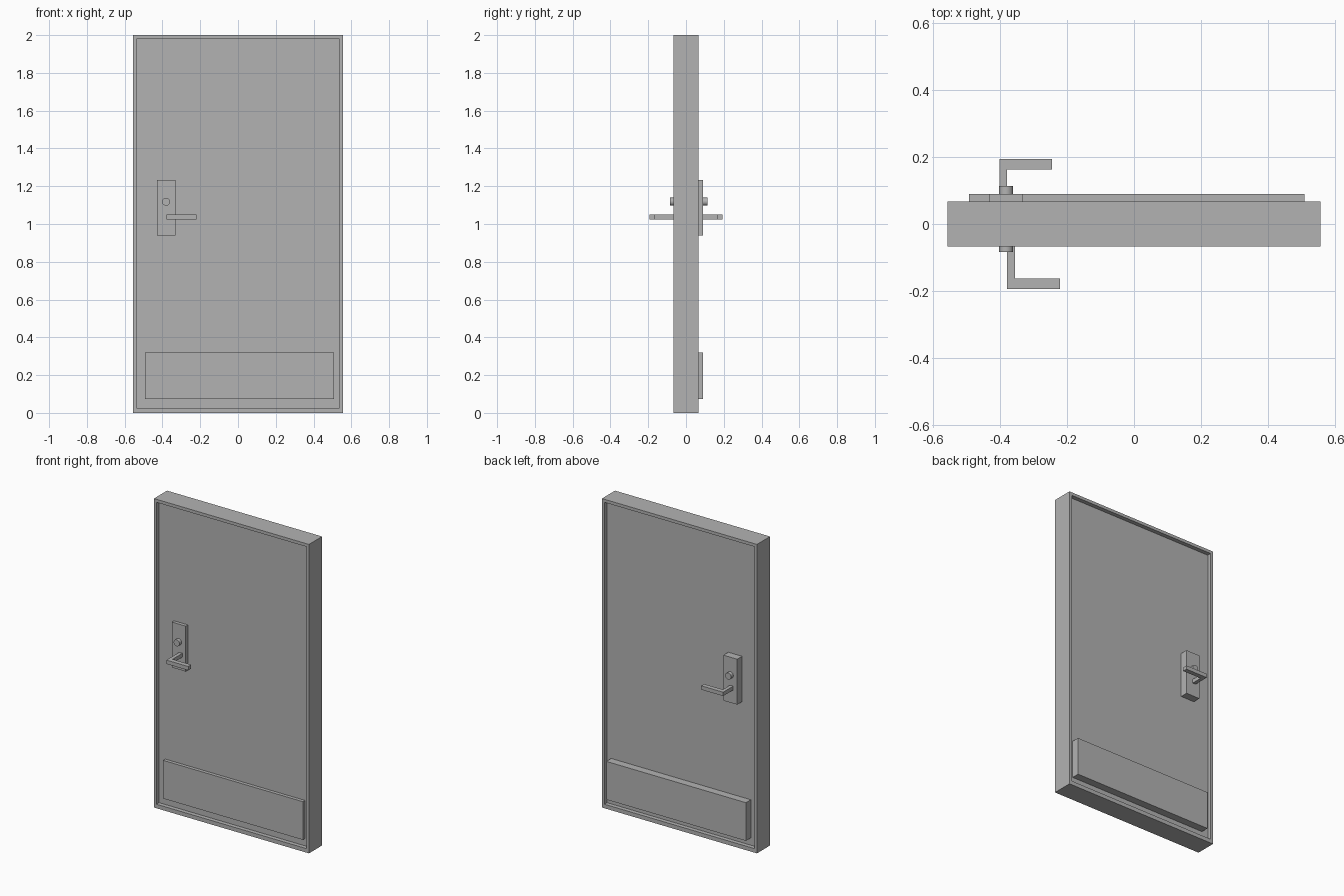
import bpy, bmesh, math
from mathutils import Matrix

if "Cube" in bpy.data.objects:
    bpy.data.objects.remove(bpy.data.objects["Cube"])

grey = bpy.data.materials.new("plain_grey")
grey.diffuse_color = (0.45, 0.45, 0.45, 1)
grey.use_nodes = True
grey.node_tree.nodes["Principled BSDF"].inputs["Base Color"].default_value = grey.diffuse_color


def finish(name, bm):
    bmesh.ops.recalc_face_normals(bm, faces=bm.faces)
    me = bpy.data.meshes.new(name)
    bm.to_mesh(me)
    bm.free()
    me.materials.append(grey)
    ob = bpy.data.objects.new(name, me)
    bpy.context.collection.objects.link(ob)
    return ob


def box(name, x0, x1, y0, y1, z0, z1):
    bm = bmesh.new()
    m = Matrix.Translation(((x0 + x1) / 2, (y0 + y1) / 2, (z0 + z1) / 2))
    bmesh.ops.create_cube(bm, size=1, matrix=m @ Matrix.Diagonal((x1 - x0, y1 - y0, z1 - z0, 1)))
    return finish(name, bm)


def knob(name, x, y0, y1, z, r):
    bm = bmesh.new()
    m = Matrix.Translation((x, (y0 + y1) / 2, z)) @ Matrix.Rotation(math.pi / 2, 4, 'X')
    bmesh.ops.create_cone(bm, cap_ends=True, segments=32, radius1=r, radius2=r,
                          depth=abs(y1 - y0), matrix=m)
    ob = finish(name, bm)
    bpy.context.view_layer.objects.active = ob
    ob.select_set(True)
    bpy.ops.object.shade_smooth_by_angle(angle=math.radians(40))
    ob.select_set(False)


def lever(name, x0, x1, y0, s):
    # L-shaped plan (stem then arm), extruded upwards
    plan = [(x0, y0), (x0 + 0.023, y0), (x0 + 0.023, s * 0.163),
            (x1, s * 0.163), (x1, s * 0.193), (x0, s * 0.193)]
    bm = bmesh.new()
    face = bm.faces.new([bm.verts.new((x, y, 1.025)) for x, y in plan])
    ext = bmesh.ops.extrude_face_region(bm, geom=[face])
    bmesh.ops.translate(bm, vec=(0, 0, 0.025),
                        verts=[v for v in ext["geom"] if isinstance(v, bmesh.types.BMVert)])
    finish(name, bm)


# door leaf: slab with a recessed panel on the front and back
W, D, P = 0.555, 0.067, 0.04
XI, Z0, Z1 = 0.537, 0.026, 1.98
bm = bmesh.new()


def ring(x, y, z0, z1):
    return [bm.verts.new(c) for c in ((-x, y, z0), (x, y, z0), (x, y, z1), (-x, y, z1))]


rings = [ring(XI, -P, Z0, Z1), ring(XI, -D, Z0, Z1), ring(W, -D, 0, 2),
         ring(W, D, 0, 2), ring(XI, D, Z0, Z1), ring(XI, P, Z0, Z1)]
for a, b in zip(rings, rings[1:]):
    for i in range(4):
        j = (i + 1) % 4
        bm.faces.new((a[i], a[j], b[j], b[i]))
bm.faces.new(rings[0])
bm.faces.new(rings[-1])
finish("door_leaf", bm)

# fittings on both sides: plate face, knob end, lever start
for side, s, face, end, lx in (("front", -1, 0.062, 0.084, -0.378),
                               ("back", 1, 0.09, 0.113, -0.401)):
    ya, yb = sorted((s * P, s * face))
    box(side + "_kick_plate", -0.492, 0.508, ya, yb, 0.073, 0.32)
    box(side + "_lock_plate", -0.43, -0.331, ya, yb, 0.938, 1.232)
    knob(side + "_lock_knob", -0.381, s * face, s * end, 1.118, 0.021)
    lever(side + "_lever_handle", lx, lx + 0.157, s * face, s)
